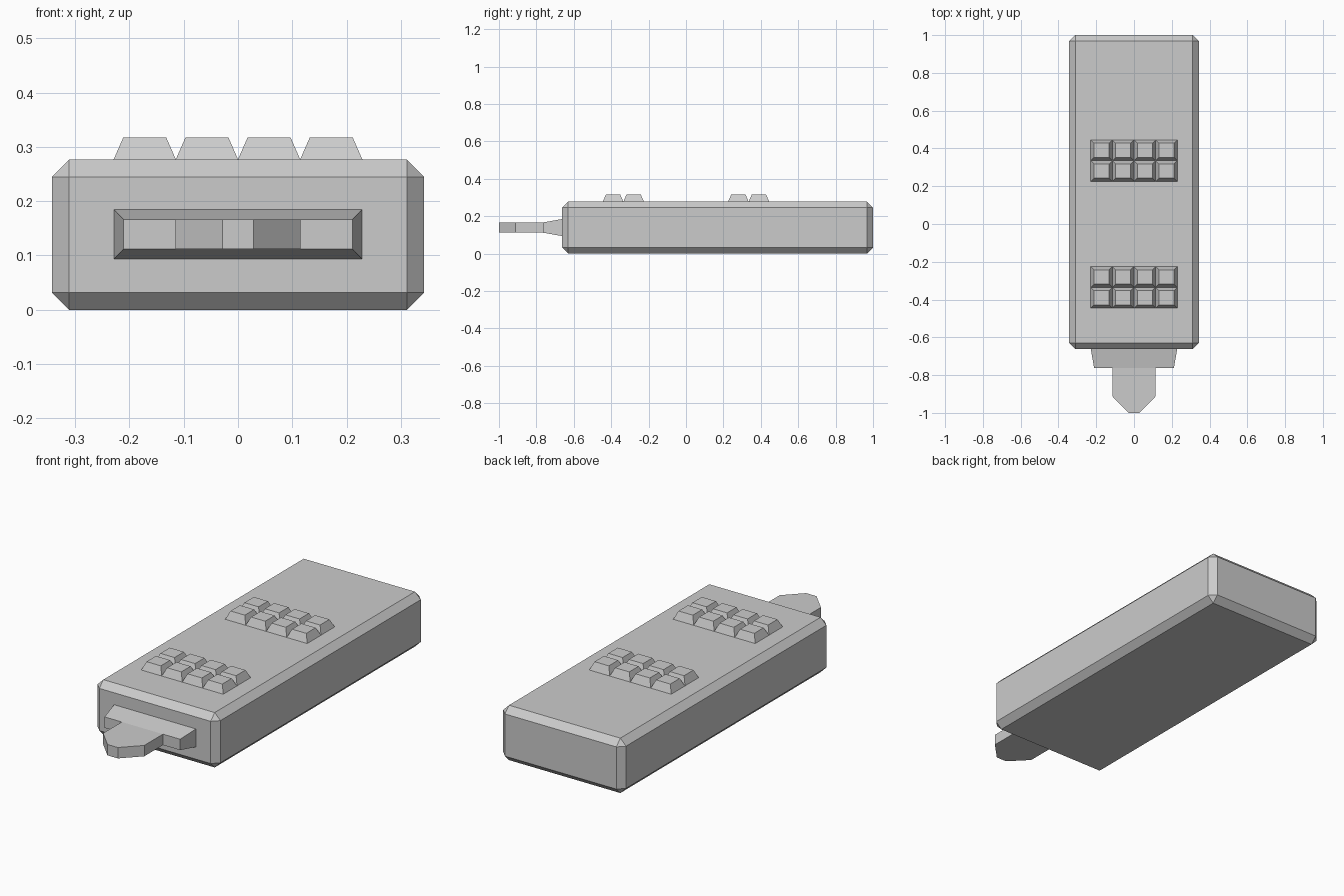
import bpy, bmesh

if "Cube" in bpy.data.objects:
    bpy.data.objects.remove(bpy.data.objects["Cube"])


def finish(bm, name):
    bmesh.ops.recalc_face_normals(bm, faces=bm.faces)
    mesh = bpy.data.meshes.new(name)
    bm.to_mesh(mesh)
    bm.free()
    obj = bpy.data.objects.new(name, mesh)
    bpy.context.collection.objects.link(obj)
    return obj


# Body: chamfered box
bm = bmesh.new()
bmesh.ops.create_cube(bm, size=1)
for v in bm.verts:
    v.co = (v.co.x * 0.686, v.co.y * 1.662 + 0.169, (v.co.z + 0.5) * 0.277)
bmesh.ops.bevel(bm, geom=bm.edges[:], offset=0.032, segments=1,
                affect='EDGES', clamp_overlap=True)
finish(bm, "body")


# Key pads: two 4 x 2 blocks of tapered keys standing on the top face
W, D, H, INSET = 0.1145, 0.11, 0.04, 0.0175


def key_pad(name, y0):
    bm = bmesh.new()
    for col in range(4):
        for row in range(2):
            x, y = (col - 1.5) * W, y0 + (row - 0.5) * D
            rings = []
            for z, i in ((0.277, 0), (0.277 + H, INSET)):
                a, b = W / 2 - i, D / 2 - i
                rings.append([bm.verts.new((x + sx * a, y + sy * b, z))
                              for sx, sy in ((-1, -1), (1, -1), (1, 1), (-1, 1))])
            lo, hi = rings
            bm.faces.new(hi)
            for k in range(4):
                n = (k + 1) % 4
                bm.faces.new((lo[k], lo[n], hi[n], hi[k]))
    # open bases: orient sides outward from the caps
    return finish(bm, name)


key_pad("rear_key_pad", 0.335)
key_pad("front_key_pad", -0.335)

# Connector: tapered collar flowing into a pointed flat tongue
half = [(0.229, -0.66), (0.211, -0.763), (0.115, -0.763),
        (0.115, -0.912), (0.029, -1.0)]
outline = half + [(-x, y) for x, y in reversed(half)]
bm = bmesh.new()
layers = []
for side in (1, -1):
    ring = []
    for x, y in outline:
        h = 0.046 if y > -0.7 else 0.0275
        ring.append(bm.verts.new((x, y, 0.139 + side * h)))
    layers.append(ring)
    bm.faces.new((ring[0], ring[1], ring[-2], ring[-1]))
    bm.faces.new(ring[1:-1])
top, bottom = layers
for k in range(len(outline)):
    n = (k + 1) % len(outline)
    bm.faces.new((top[k], top[n], bottom[n], bottom[k]))
finish(bm, "connector_tongue")
